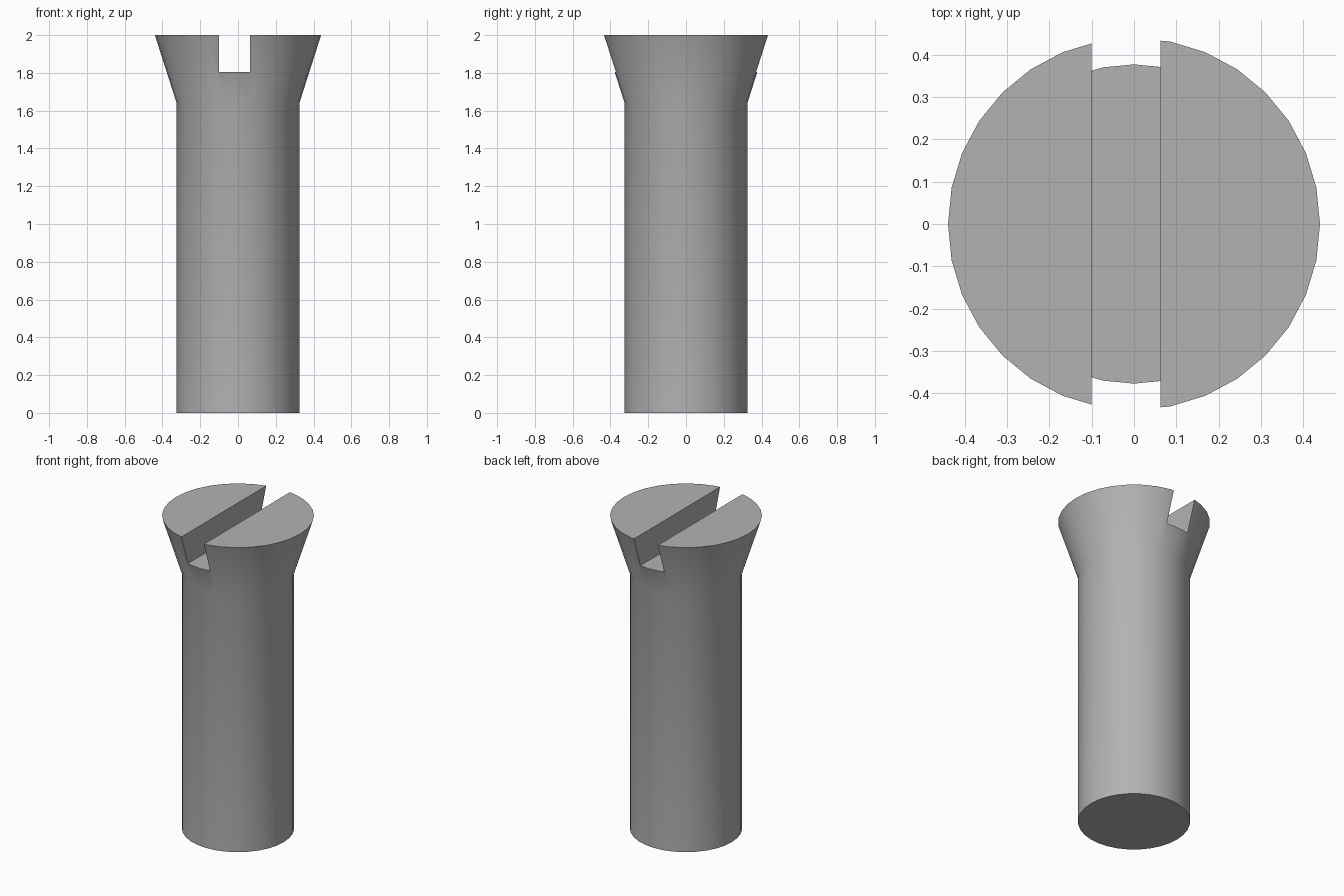
import bpy, bmesh, math

if "Cube" in bpy.data.objects:
    bpy.data.objects.remove(bpy.data.objects["Cube"])

SIDES = 32
PROFILE = [(0.325, 0), (0.325, 1.64), (0.44, 2)]   # radius, height
SLOT_X, SLOT_FLOOR = (-0.1, 0.063), 1.805

# Plain grey metal
metal = bpy.data.materials.new("grey metal")
metal.use_nodes = True
grey = (0.45, 0.45, 0.45, 1)
metal.diffuse_color = grey
metal.node_tree.nodes["Principled BSDF"].inputs["Base Color"].default_value = grey


def add_object(name, bm):
    bmesh.ops.recalc_face_normals(bm, faces=bm.faces)
    mesh = bpy.data.meshes.new(name)
    bm.to_mesh(mesh)
    bm.free()
    mesh.materials.append(metal)
    obj = bpy.data.objects.new(name, mesh)
    bpy.context.collection.objects.link(obj)
    return obj


# Shank and countersunk head, lofted from rings
bm = bmesh.new()
rings = []
for radius, height in PROFILE:
    angles = [math.tau * i / SIDES for i in range(SIDES)]
    rings.append([bm.verts.new((radius * math.cos(a), radius * math.sin(a), height))
                  for a in angles])
for low, high in zip(rings, rings[1:]):
    for i in range(SIDES):
        j = (i + 1) % SIDES
        bm.faces.new((low[i], low[j], high[j], high[i]))
bm.faces.new(rings[0][::-1])
bm.faces.new(rings[-1])
screw = add_object("slotted_screw", bm)

# Box that cuts the driver slot through the head
bm = bmesh.new()
bmesh.ops.create_cube(bm, size=1)
for v in bm.verts:
    v.co = (SLOT_X[v.co.x > 0], v.co.y * 2, 2.2 if v.co.z > 0 else SLOT_FLOOR)
cutter = add_object("slot_cutter", bm)

cut = screw.modifiers.new("driver slot", 'BOOLEAN')
cut.operation = 'DIFFERENCE'
cut.solver = 'EXACT'
cut.object = cutter

bpy.ops.object.select_all(action='DESELECT')
screw.select_set(True)
bpy.context.view_layer.objects.active = screw
bpy.ops.object.modifier_apply(modifier=cut.name)
bpy.data.objects.remove(cutter)

# Rounded sides, crisp rims and slot edges
bpy.ops.object.shade_smooth_by_angle(angle=math.radians(30))
